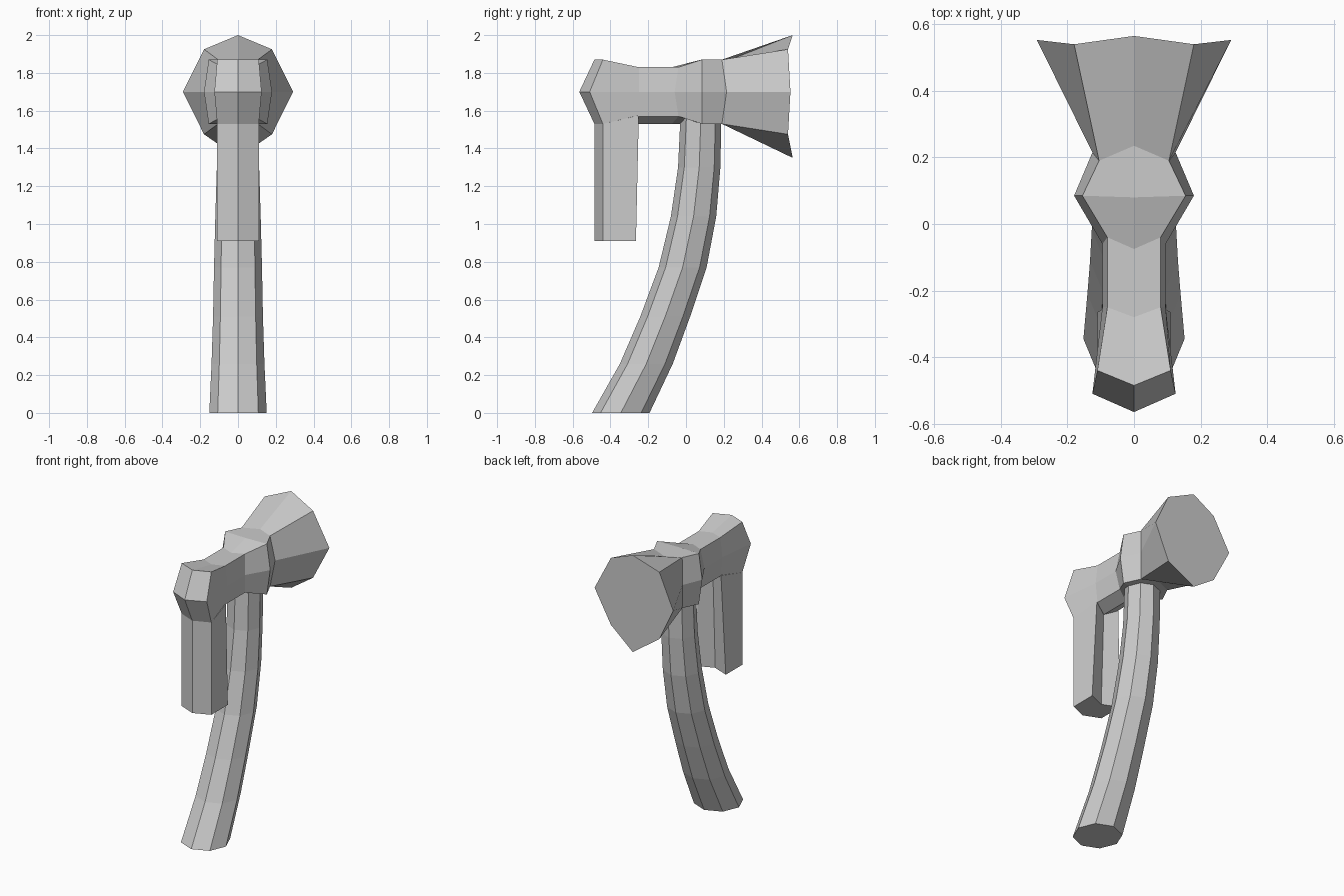
import bpy
import bmesh
import math

cube = bpy.data.objects.get("Cube")
if cube:
    bpy.data.objects.remove(cube)

GREY = (0.6, 0.6, 0.6, 1)
grey = bpy.data.materials.new("plain_grey")
grey.use_nodes = True
grey.diffuse_color = GREY
grey.node_tree.nodes["Principled BSDF"].inputs["Base Color"].default_value = GREY


def loft(name, rings, nose=None):
    """Skin a list of closed rings; the first end may come to a point."""
    bm = bmesh.new()
    loops = [[bm.verts.new(p) for p in ring] for ring in rings]
    n = len(loops[0])
    for a, b in zip(loops, loops[1:]):
        for i in range(n):
            j = (i + 1) % n
            bm.faces.new((a[i], a[j], b[j], b[i]))
    first = loops[0]
    if nose:
        tip = bm.verts.new(nose)
        for i in range(0, n, 2):
            if i % 4 == 0:  # quads from the tip around each corner
                for k in (1, -1):
                    bm.faces.new((tip, first[i], first[(i + k) % n], first[(i + 2 * k) % n]))
    else:
        bm.faces.new(first)
    bm.faces.new(loops[-1])
    bmesh.ops.recalc_face_normals(bm, faces=bm.faces)
    mesh = bpy.data.meshes.new(name)
    bm.to_mesh(mesh)
    bm.free()
    mesh.materials.append(grey)
    obj = bpy.data.objects.new(name, mesh)
    bpy.context.collection.objects.link(obj)
    return obj


# Head: eight-sided bar, collar and flared bell along y
AXIS = 1.7


def head_ring(yc, top, keel, xk, yk, dk, xm, ym):
    return [(0, yc, AXIS + top), (xk, yk, AXIS + dk), (xm, ym, AXIS),
            (xk, yk, AXIS - dk), (0, yc, AXIS - keel), (-xk, yk, AXIS - dk),
            (-xm, ym, AXIS), (-xk, yk, AXIS + dk)]


stations = [
    (-.485, .17, .17, .11, -.44, .17, .125, -.51),    # nose
    (-.28, .13, .17, .08, -.25, .13, .095, -.25),     # bar front
    (-.075, .13, .17, .08, -.04, .13, .095, -.06),    # bar back
    (.08, .17, .17, .155, .085, .17, .18, .085),      # collar
    (.235, .17, .17, .105, .19, .17, .125, .215),     # bell neck
    (.565, .30, .35, .18, .54, .225, .292, .553),     # bell rim
]
loft("head", [head_ring(*s) for s in stations], nose=(0, -.565, AXIS))

# Front grip: chevron-section post hanging under the nose


def chevron(z_front, z_back, x_back, y_back, y_notch):
    return [(0, -.485, z_front), (.11, -.44, z_front), (x_back, y_back, z_back),
            (0, y_notch, z_back), (-x_back, y_back, z_back), (-.11, -.44, z_front)]


loft("front_grip", [chevron(.91, .91, .11, -.265, -.31),
                    chevron(1.53, 1.575, .085, -.25, -.285)])

# Curved handle: octagonal rings as (z, centre y, radius)
path = [(0, -.345, .152), (.26, -.21, .14), (.51, -.11, .132), (.77, -.018, .127),
        (1.04, .04, .12), (1.3, .07, .112), (1.6, .08, .108)]
loft("handle", [[(r * math.cos(k * math.pi / 4), y + r * math.sin(k * math.pi / 4), z)
                 for k in range(8)] for z, y, r in path])
